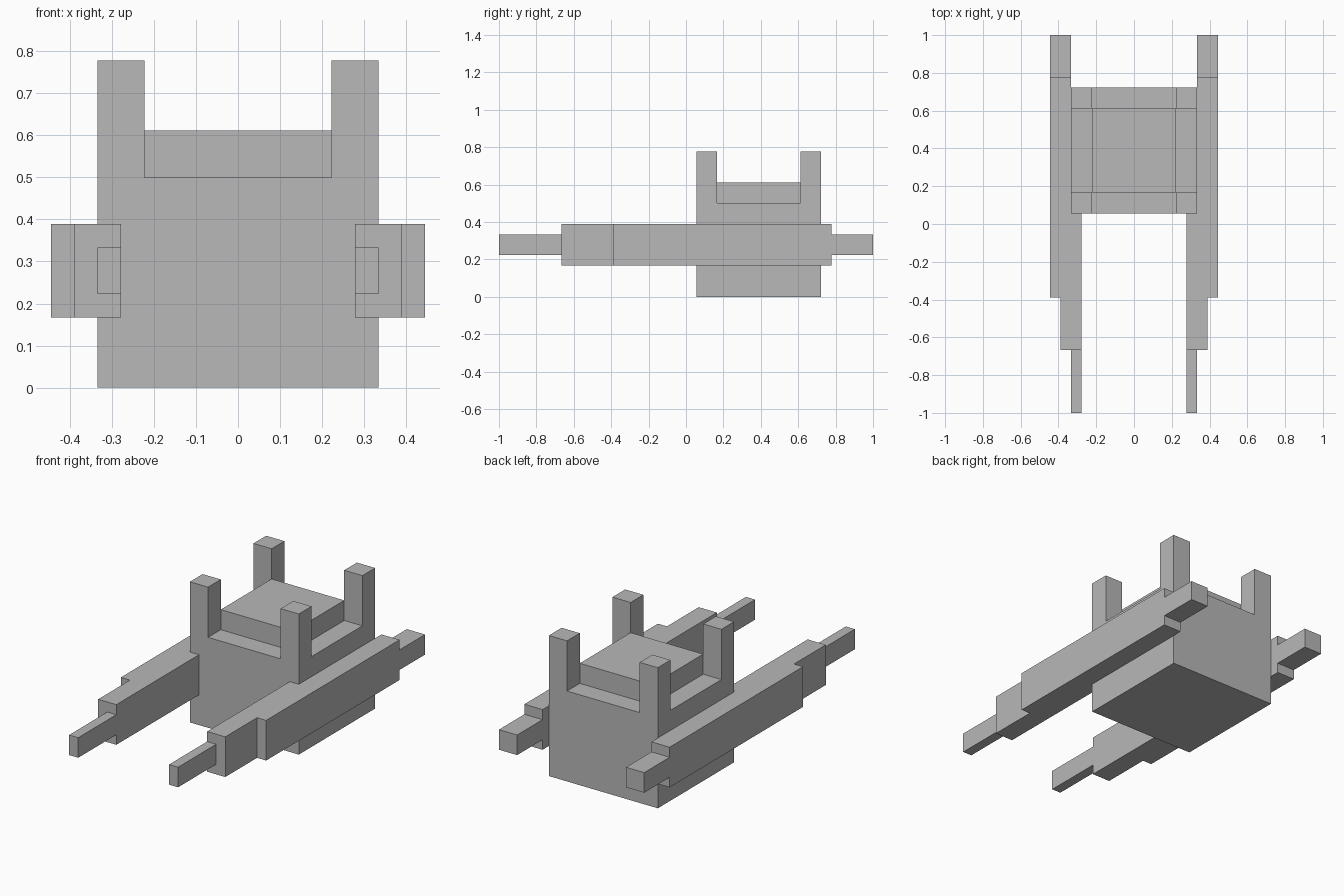
import bpy
import bmesh

if "Cube" in bpy.data.objects:
    bpy.data.objects.remove(bpy.data.objects["Cube"], do_unlink=True)

U = 1 / 18  # design module: every dimension is a whole number of these

grey = bpy.data.materials.new("plain_grey")
grey.use_nodes = True
grey.diffuse_color = (0.48, 0.48, 0.48, 1)
grey.node_tree.nodes["Principled BSDF"].inputs["Base Color"].default_value = grey.diffuse_color


def prism(name, outline, z0, z1):
    """Extrude a plan outline (in modules) from z0 up to z1."""
    bm = bmesh.new()
    base = bm.faces.new([bm.verts.new((x * U, y * U, z0 * U)) for x, y in outline])
    top = bmesh.ops.extrude_face_region(bm, geom=[base])["geom"]
    bmesh.ops.translate(bm, vec=(0, 0, (z1 - z0) * U),
                        verts=[v for v in top if isinstance(v, bmesh.types.BMVert)])
    bmesh.ops.recalc_face_normals(bm, faces=bm.faces)
    mesh = bpy.data.meshes.new(name)
    bm.to_mesh(mesh)
    bm.free()
    mesh.materials.append(grey)
    obj = bpy.data.objects.new(name, mesh)
    bpy.context.collection.objects.link(obj)
    return obj


def box(name, x0, x1, y0, y1, z0, z1):
    return prism(name, [(x0, y0), (x1, y0), (x1, y1), (x0, y1)], z0, z1)


# Central hull with a raised deck
box("hull", -6, 6, 1, 13, 0, 9)
box("raised_deck", -4, 4, 3, 11, 9, 11)

# Corner posts
for y, end in ((1, "front"), (11, "rear")):
    for x, side in ((-6, "right"), (4, "left")):
        box(f"{end}_{side}_post", x, x + 2, y, y + 2, 9, 14)

# Side arms: stepped beam, slim front barrel and rear stub
beam = [(5, -12), (7, -12), (7, -7), (8, -7), (8, 14), (6, 14), (6, 1), (5, 1)]
for s, side in ((1, "left"), (-1, "right")):
    prism(f"{side}_arm", [(s * x, y) for x, y in beam], 3, 7)
    box(f"{side}_front_barrel", s * 5, s * 6, -18, -12, 4, 6)
    box(f"{side}_rear_stub", s * 6, s * 8, 14, 18, 4, 6)
